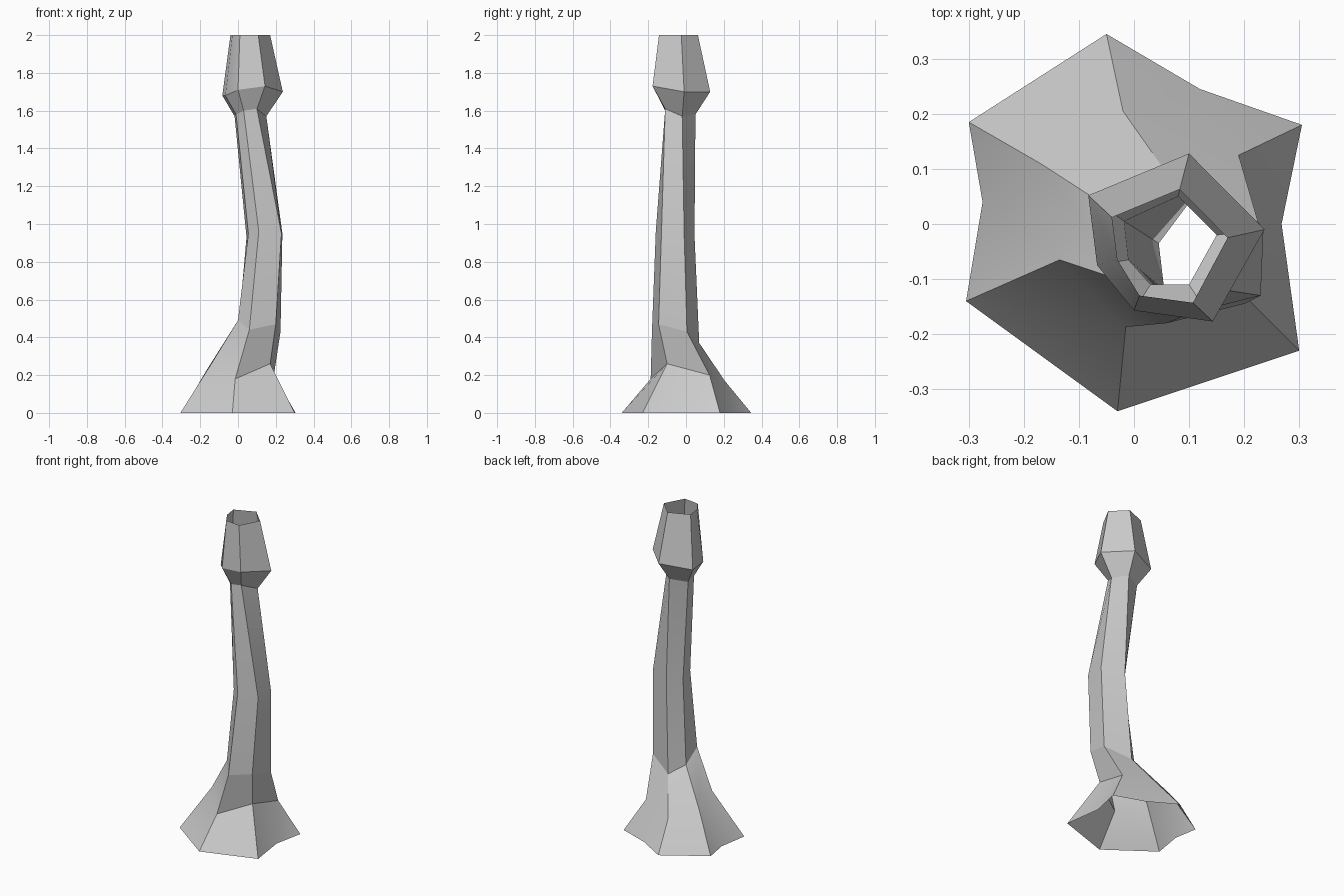
import bpy
import bmesh
import math

# Remove the default cube only
default_cube = bpy.data.objects.get("Cube")
if default_cube:
    bpy.data.objects.remove(default_cube, do_unlink=True)

# One plain grey for the whole model
grey = bpy.data.materials.new("plain grey")
grey.use_nodes = True
grey_value = (0.6, 0.6, 0.6, 1.0)
grey.diffuse_color = grey_value
grey.node_tree.nodes["Principled BSDF"].inputs["Base Color"].default_value = grey_value

# Irregular six-sided cross-sections, counter-clockwise from the left (+x) ridge
root_tips = [(.305, .18, 0), (-.05, .345, 0), (-.30, .185, 0),
             (-.305, -.14, 0), (-.03, -.34, 0), (.30, -.23, 0)]
root_shoulder = [(.19, .125, .2), (-.02, .205, .17), (-.17, .11, .22),
                 (-.135, -.065, .27), (-.015, -.187, .18), (.17, -.1, .26)]
trunk_foot = [(.225, .005, .43), (.075, .07, .37), (0, 0, .42),
              (0, -.11, .49), (.06, -.18, .44), (.2, -.145, .47)]
trunk_bend = [(.235, -.01, .95), (.105, .045, .94), (.045, -.035, .93),
              (.055, -.12, .95), (.11, -.16, .96), (.23, -.13, .95)]
neck = [(.15, -.02, 1.57), (.08, .05, 1.58), (-.018, .005, 1.57),
        (-.01, -.065, 1.58), (.03, -.11, 1.6), (.1, -.11, 1.61)]
cup_bulge = [(.237, -.01, 1.7), (.1, .128, 1.7), (-.083, .052, 1.68),
             (-.067, -.075, 1.68), (0, -.157, 1.71), (.143, -.177, 1.73)]
cup_rim = [(.17, -.025, 2), (.083, .063, 2), (-.04, .012, 2),
           (-.03, -.065, 2), (.01, -.13, 2), (.107, -.143, 2)]

# Ground-level notches between roots, keyed by the ridge they follow
root_notches = {0: (.12, .245, 0), 2: (-.275, .04, 0), 5: (.268, 0, 0)}


def bridge(bm, lower, upper, notches):
    """Join two closed rings, folding the surface inward at any notch."""
    count = len(lower)
    for i in range(count):
        j = (i + 1) % count
        if i in notches:
            notch = bm.verts.new(notches[i])
            bm.faces.new((lower[i], notch, upper[i]))
            bm.faces.new((notch, lower[j], upper[j]))
            bm.faces.new((notch, upper[j], upper[i]))
        else:
            bm.faces.new((lower[i], lower[j], upper[j], upper[i]))


def loft(name, sections, notches=None):
    """Build an open tube through the given cross-sections."""
    bm = bmesh.new()
    rings = [[bm.verts.new(point) for point in section] for section in sections]
    for level, (lower, upper) in enumerate(zip(rings, rings[1:])):
        bridge(bm, lower, upper, (notches or {}) if level == 0 else {})
    mesh = bpy.data.meshes.new(name)
    bm.to_mesh(mesh)
    bm.free()
    mesh.materials.append(grey)
    part = bpy.data.objects.new(name, mesh)
    bpy.context.collection.objects.link(part)
    bpy.ops.object.select_all(action='DESELECT')
    part.select_set(True)
    bpy.context.view_layer.objects.active = part
    bpy.ops.object.shade_smooth_by_angle(angle=math.radians(30))
    return part


# Flared roots, bent trunk and hollow cup, open at both ends
loft("flared_roots", [root_tips, root_shoulder, trunk_foot], root_notches)
loft("bent_trunk", [trunk_foot, trunk_bend, neck])
loft("hollow_cup", [neck, cup_bulge, cup_rim])
